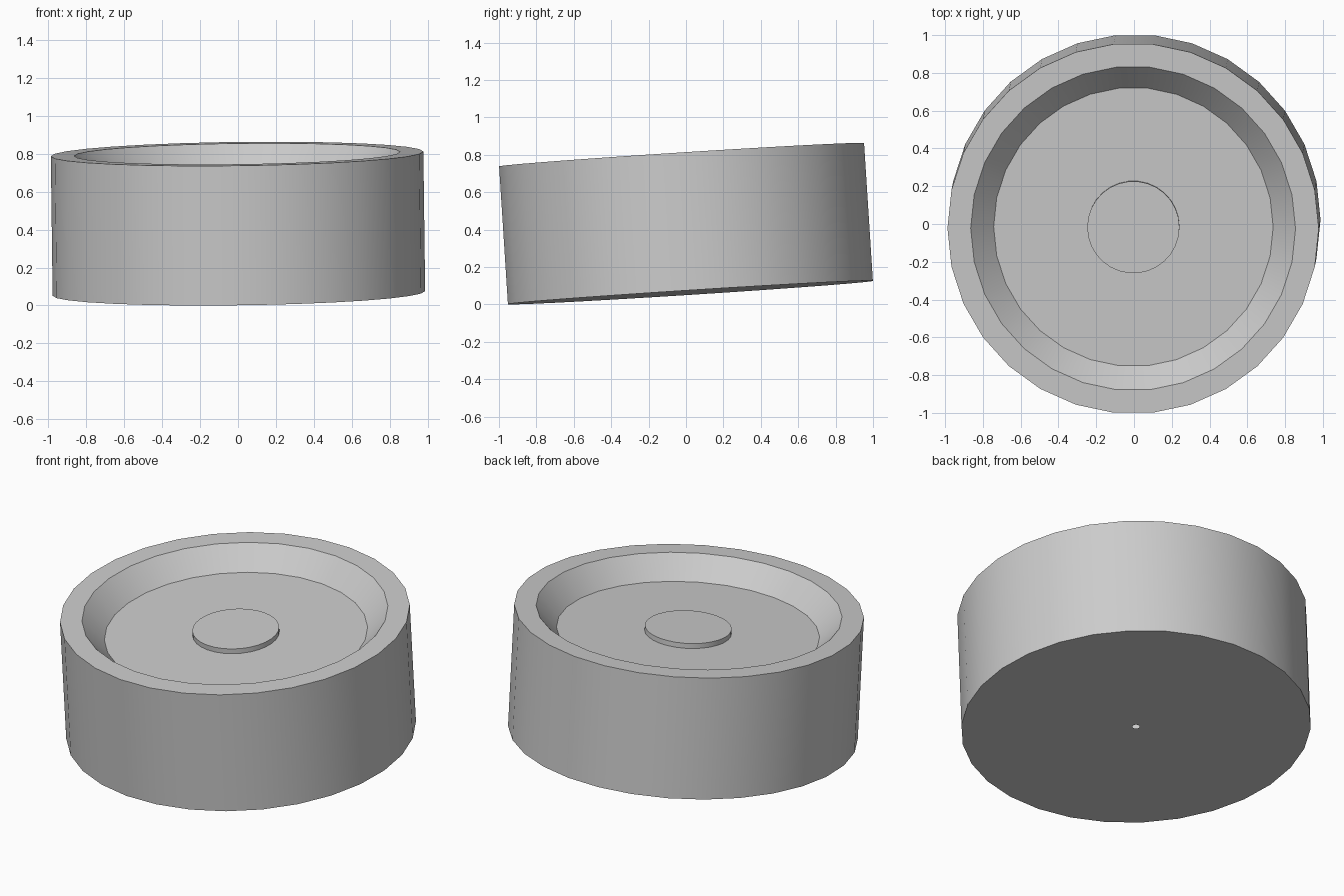
import bpy, bmesh, math
from mathutils import Matrix

if "Cube" in bpy.data.objects:
    bpy.data.objects.remove(bpy.data.objects["Cube"], do_unlink=True)

SIDES = 30
HEIGHT = 0.738
FLOOR = HEIGHT - 0.127
BOSS_TOP = FLOOR + 0.03

grey = bpy.data.materials.new("light grey")
grey.use_nodes = True
colour = (0.6, 0.6, 0.6, 1)
grey.diffuse_color = colour
grey.node_tree.nodes["Principled BSDF"].inputs["Base Color"].default_value = colour

# The whole disc leans slightly, turning about its middle
lean = (Matrix.Translation((0, 0, 0.432))
        @ Matrix.Rotation(math.radians(3.66), 4, 'X')
        @ Matrix.Rotation(math.radians(-0.73), 4, 'Y')
        @ Matrix.Translation((0, 0, -HEIGHT / 2)))


def lathe(name, profile, cap=False):
    """Spin a (radius, height) profile, bottom to top, around the axis."""
    bm = bmesh.new()
    rings = []
    for r, z in profile:
        rings.append([bm.verts.new((r * math.cos(math.tau * i / SIDES),
                                    r * math.sin(math.tau * i / SIDES), z))
                      for i in range(SIDES)])
    for low, high in zip(rings, rings[1:]):
        for i in range(SIDES):
            j = (i + 1) % SIDES
            bm.faces.new((low[i], low[j], high[j], high[i]))
    if cap:
        bm.faces.new(rings[-1])
    mesh = bpy.data.meshes.new(name)
    bm.to_mesh(mesh)
    bm.free()
    mesh.materials.append(grey)
    mesh.transform(lean)
    obj = bpy.data.objects.new(name, mesh)
    bpy.context.collection.objects.link(obj)
    bpy.ops.object.select_all(action='DESELECT')
    obj.select_set(True)
    bpy.context.view_layer.objects.active = obj
    bpy.ops.object.shade_smooth_by_angle(angle=math.radians(30))
    return obj


# Hollow drum: pin hole underneath, outer wall, rim, sloped bowl, floor, boss
lathe("dished_drum", [
    (0.02, 0), (0.983, 0), (0.983, HEIGHT), (0.86, HEIGHT),
    (0.74, FLOOR), (0.244, FLOOR), (0.244, BOSS_TOP)], cap=True)
